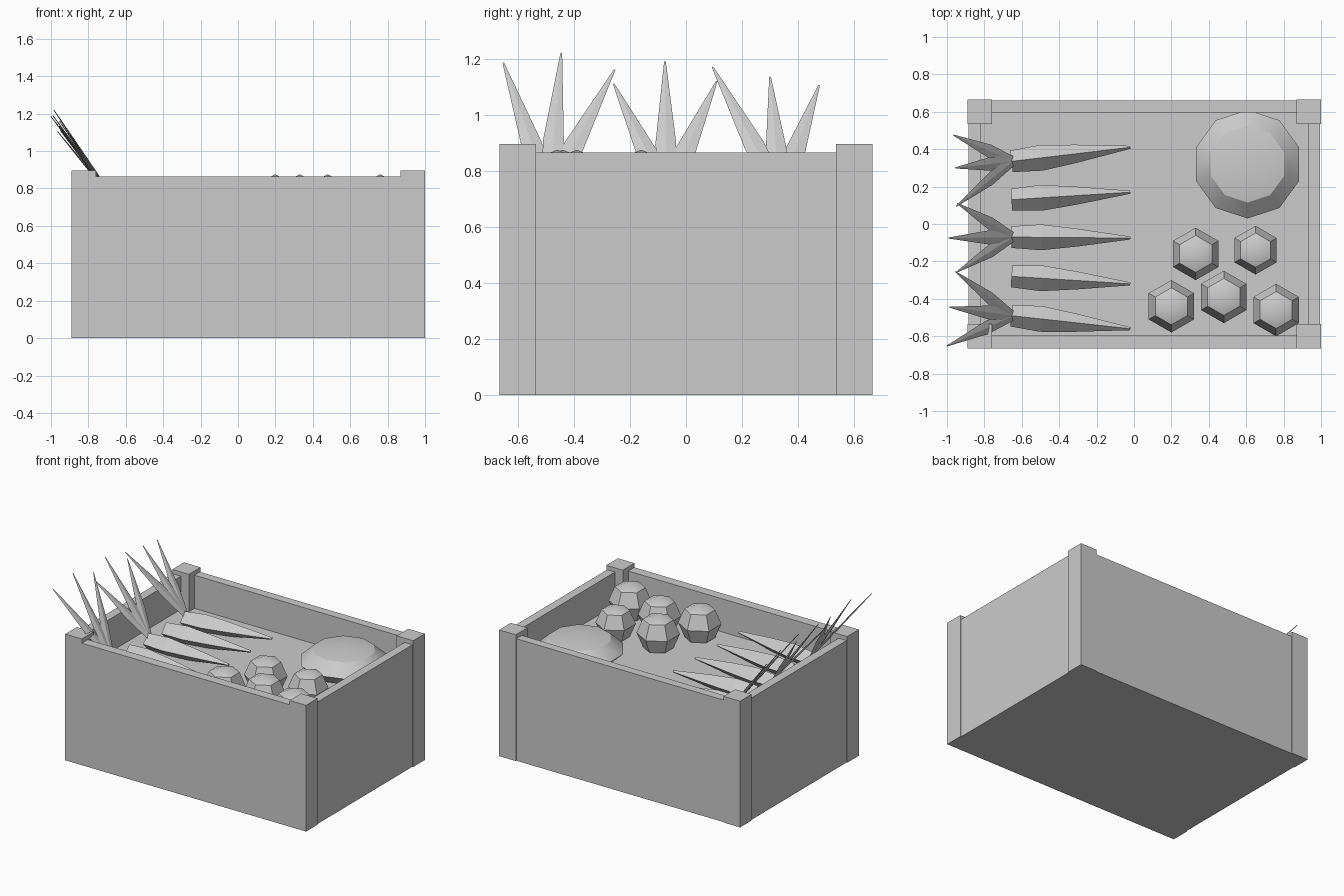
import bpy, bmesh, math
from mathutils import Vector

cube = bpy.data.objects.get("Cube")
if cube:
    bpy.data.objects.remove(cube, do_unlink=True)

grey = bpy.data.materials.new("plain grey")
grey.use_nodes = True
COLOUR = (0.6, 0.6, 0.6, 1)
grey.diffuse_color = COLOUR
grey.node_tree.nodes["Principled BSDF"].inputs["Base Color"].default_value = COLOUR


def finish(name, bm, smooth=False):
    bmesh.ops.recalc_face_normals(bm, faces=bm.faces)
    mesh = bpy.data.meshes.new(name)
    bm.to_mesh(mesh)
    bm.free()
    mesh.materials.append(grey)
    obj = bpy.data.objects.new(name, mesh)
    bpy.context.collection.objects.link(obj)
    if smooth:
        bpy.ops.object.select_all(action='DESELECT')
        obj.select_set(True)
        bpy.context.view_layer.objects.active = obj
        bpy.ops.object.shade_smooth_by_angle(angle=math.radians(30))
    return obj


def box(name, x0, x1, y0, y1, z0, z1):
    bm = bmesh.new()
    bmesh.ops.create_cube(bm, size=1)
    for v in bm.verts:
        v.co = (x1 if v.co.x > 0 else x0,
                y1 if v.co.y > 0 else y0,
                z1 if v.co.z > 0 else z0)
    return finish(name, bm)


def round_vegetable(name, centre, radius, height, sides):
    bm = bmesh.new()
    bmesh.ops.create_uvsphere(bm, u_segments=sides, v_segments=4, radius=1)
    for v in bm.verts:
        v.co = Vector(centre) + Vector((v.co.x * radius, v.co.y * radius, v.co.z * height))
    return finish(name, bm, True)


def loft(name, sections):
    """Skin a list of equal-length point rings and cap both ends."""
    bm = bmesh.new()
    rings = [[bm.verts.new(p) for p in s] for s in sections]
    for a, b in zip(rings, rings[1:]):
        for i in range(len(a)):
            j = (i + 1) % len(a)
            bm.faces.new((a[i], a[j], b[j], b[i]))
    bm.faces.new(rings[0])
    bm.faces.new(rings[-1])
    return finish(name, bm)


def diamond(centre, side, up):
    return [centre + side, centre + up, centre - side, centre - up]


# Crate: corner posts, walls set slightly inside them, and the raised bed
X0, X1, Y, POST, WALL, RIM, TOP, BED, INSET = -0.89, 1.0, 0.665, 0.13, 0.068, 0.865, 0.895, 0.63, 0.006
for sx, px in (("right", X0), ("left", X1 - POST)):
    for sy, py in (("front", -Y), ("back", Y - POST)):
        box(f"{sy}_{sx}_post", px, px + POST, py, py + POST, 0, TOP)
box("front_wall", X0 + POST, X1 - POST, -Y, -Y + WALL, 0, RIM)
box("back_wall", X0 + POST, X1 - POST, Y - WALL, Y - INSET, 0, RIM)
box("right_wall", X0 + INSET, X0 + WALL, -Y + POST, Y - POST, 0, RIM)
box("left_wall", X1 - WALL, X1 - INSET, -Y + POST, Y - POST, 0, RIM)
box("crate_bed", X0 + WALL, X1 - WALL, -Y + WALL, Y - WALL, 0, BED)

# Round vegetables
round_vegetable("large_squash", (0.607, 0.32, 0.735), 0.29, 0.11, 10)
for i, (x, y, r, z) in enumerate([(0.33, -0.16, 0.14, 0.735), (0.65, -0.14, 0.13, 0.73),
                                  (0.20, -0.44, 0.14, 0.735), (0.48, -0.39, 0.14, 0.735),
                                  (0.76, -0.46, 0.14, 0.735)]):
    round_vegetable(f"turnip_{i + 1}", (x, y, z), r, r, 6)

# Carrot roots: tapered diamond sections
for i, (y0, y1) in enumerate([(0.335, 0.41), (0.13, 0.17), (-0.07, -0.075),
                              (-0.28, -0.32), (-0.49, -0.56)]):
    start, tip = Vector((-0.655, y0, 0.68)), Vector((-0.02, y1, 0.685))
    side = (tip - start).cross(Vector((0, 0, 1))).normalized()
    loft(f"carrot_root_{i + 1}",
         [diamond(start.lerp(tip, t), side * r, Vector((0, 0, r)))
          for t, r in ((0, 0.058), (0.25, 0.069), (0.55, 0.048), (1, 0.008))])

# Carrot leaves: three thin blades per bunch
BUNCHES = [
    (0.335, [(-0.965, 0.475, 1.105), (-0.955, 0.30, 1.135), (-0.95, 0.095, 1.17)]),
    (-0.07, [(-0.945, 0.11, 1.12), (-0.99, -0.075, 1.19), (-0.95, -0.258, 1.11)]),
    (-0.49, [(-0.955, -0.255, 1.16), (-0.985, -0.445, 1.22), (-1.0, -0.652, 1.185)]),
]
for i, (y, tips) in enumerate(BUNCHES):
    for j, tip in enumerate(tips):
        base, tip = Vector((-0.65, y, 0.72)), Vector(tip)
        along = (tip - base).normalized()
        normal = along.cross(Vector((0, 1, 0))).normalized()
        side = normal.cross(along)
        loft(f"leaf_{i + 1}_{j + 1}",
             [diamond(base.lerp(tip, t), side * w, normal * h)
              for t, w, h in ((0, 0.028, 0.006), (0.38, 0.037, 0.006), (1, 0.003, 0.002))])
